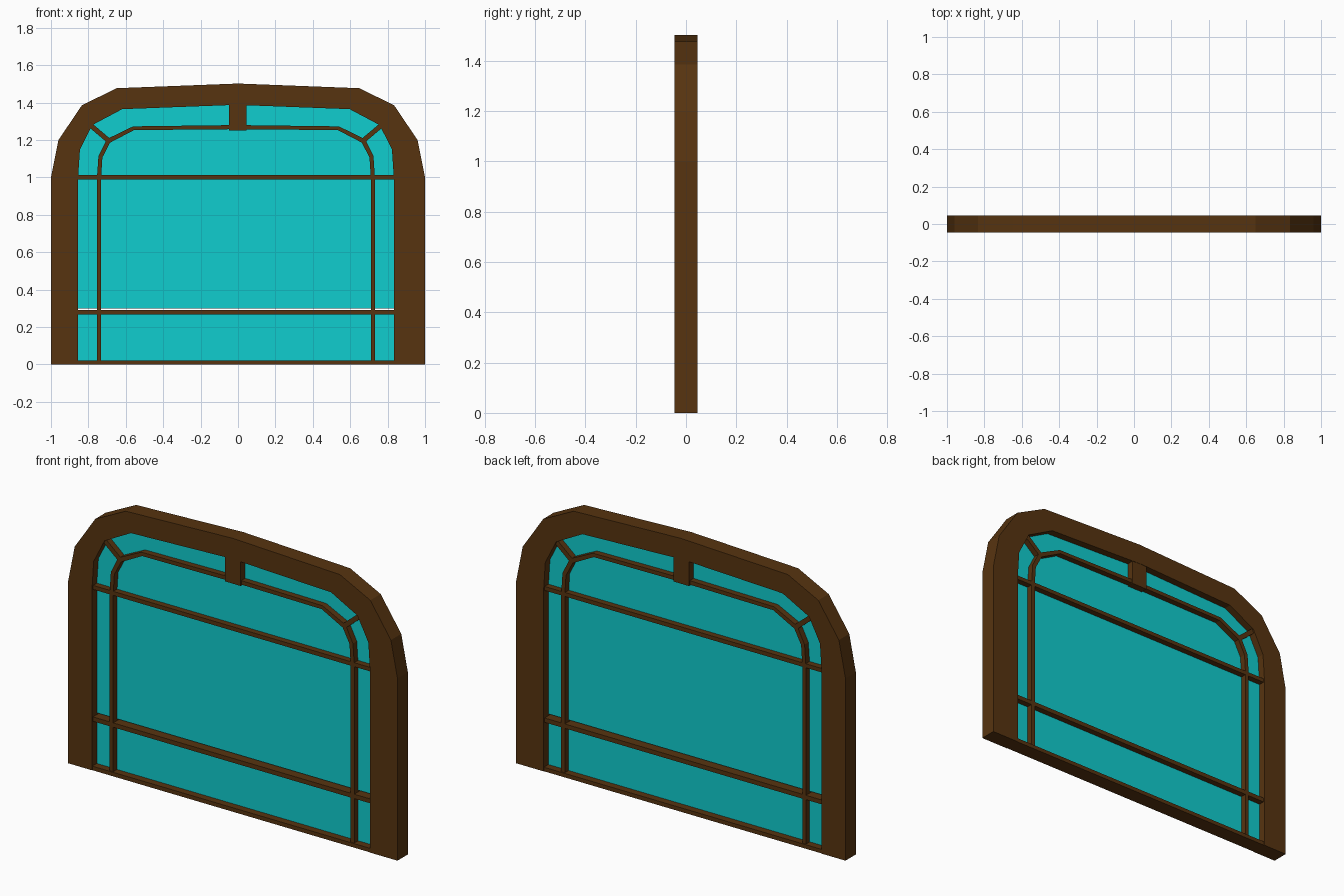
import bpy, bmesh
from mathutils import Vector

if "Cube" in bpy.data.objects:
    bpy.data.objects.remove(bpy.data.objects["Cube"])

def material(name, color):
    m = bpy.data.materials.new(name)
    m.diffuse_color = color
    m.use_nodes = True
    m.node_tree.nodes["Principled BSDF"].inputs["Base Color"].default_value = m.diffuse_color
    return m

WOOD = material("brown_wood", (0.095, 0.034, 0.005, 1))
GLASS = material("turquoise_glass", (0.005, 0.61, 0.62, 1))
CX = -0.011  # glazing sits slightly off centre

def finish(name, bm, mat):
    bmesh.ops.recalc_face_normals(bm, faces=bm.faces)
    me = bpy.data.meshes.new(name)
    bm.to_mesh(me)
    bm.free()
    me.materials.append(mat)
    ob = bpy.data.objects.new(name, me)
    bpy.context.collection.objects.link(ob)
    return ob

def slab(name, outline, depth, mat):
    """Extrude an (x, z) outline to +-depth along y."""
    bm = bmesh.new()
    f = bm.faces.new([bm.verts.new((x, -depth, z)) for x, z in outline])
    r = bmesh.ops.extrude_face_region(bm, geom=[f])
    bmesh.ops.translate(bm, vec=(0, 2 * depth, 0),
                        verts=[v for v in r["geom"] if isinstance(v, bmesh.types.BMVert)])
    return finish(name, bm, mat)

def band(name, outer, inner, depth, mat):
    """Open arched band with a rectangular section between two outlines."""
    bm = bmesh.new()
    rings = []
    for (ox, oz), (ix, iz) in zip(outer, inner):
        rings.append([bm.verts.new(p) for p in ((ox, -depth, oz), (ox, depth, oz),
                                                (ix, depth, iz), (ix, -depth, iz))])
    for a, b in zip(rings, rings[1:]):
        for i in range(4):
            j = (i + 1) % 4
            bm.faces.new((a[i], a[j], b[j], b[i]))
    bm.faces.new(rings[0])
    bm.faces.new(rings[-1])
    return finish(name, bm, mat)

def arch(half, cx=0.0):
    """Mirror a right-half outline (bottom to crown) into a full arch."""
    return [(cx + x, z) for x, z in half] + [(cx - x, z) for x, z in half[-2::-1]]

def rect(x0, x1, z0, z1):
    return [(x0, z0), (x1, z0), (x1, z1), (x0, z1)]

# Heavy outer frame
outer = arch([(1, 0), (1, 1), (0.96, 1.2), (0.835, 1.385), (0.65, 1.477), (0, 1.502)])
opening = arch([(0.844, 0), (0.844, 1), (0.834, 1.15), (0.768, 1.28), (0.608, 1.365), (0, 1.388)], CX)
band("outer_frame", outer, opening, 0.045, WOOD)

# Thin arched inner bar
bar_out = arch([(0.743, 0), (0.743, 1), (0.735, 1.115), (0.69, 1.205), (0.55, 1.273), (0, 1.28)], CX)
bar_in = arch([(0.721, 0), (0.721, 1), (0.714, 1.107), (0.673, 1.186), (0.545, 1.253), (0, 1.258)], CX)
band("inner_arch_bar", bar_out, bar_in, 0.037, WOOD)

# Horizontal bars and sill
left, right = CX - 0.85, CX + 0.85
slab("upper_crossbar", rect(left, right, 0.99, 1.012), 0.037, WOOD)
slab("lower_crossbar", rect(left, right, 0.266, 0.29), 0.037, WOOD)
slab("sill", rect(left, right, 0, 0.022), 0.043, WOOD)

# Block under the crown
slab("crown_block", rect(-0.049, 0.046, 1.252, 1.41), 0.043, WOOD)

# Diagonal corner bars
for side, s in (("left", -1), ("right", 1)):
    a = Vector((CX + s * 0.675, 1.192))
    b = Vector((CX + s * 0.785, 1.285))
    d = (b - a).normalized() * 0.013
    n = Vector((-d.y, d.x))
    slab(side + "_corner_bar", [tuple(p) for p in (a + n, a - n, b - n, b + n)], 0.037, WOOD)

# Glass panes with a narrow slit above the lower crossbar
slab("lower_glass", rect(left, right, 0.005, 0.28), 0.004, GLASS)
upper = [(left, 0.3), (right, 0.3)] + opening[1:-1]
slab("upper_glass", upper, 0.004, GLASS)
